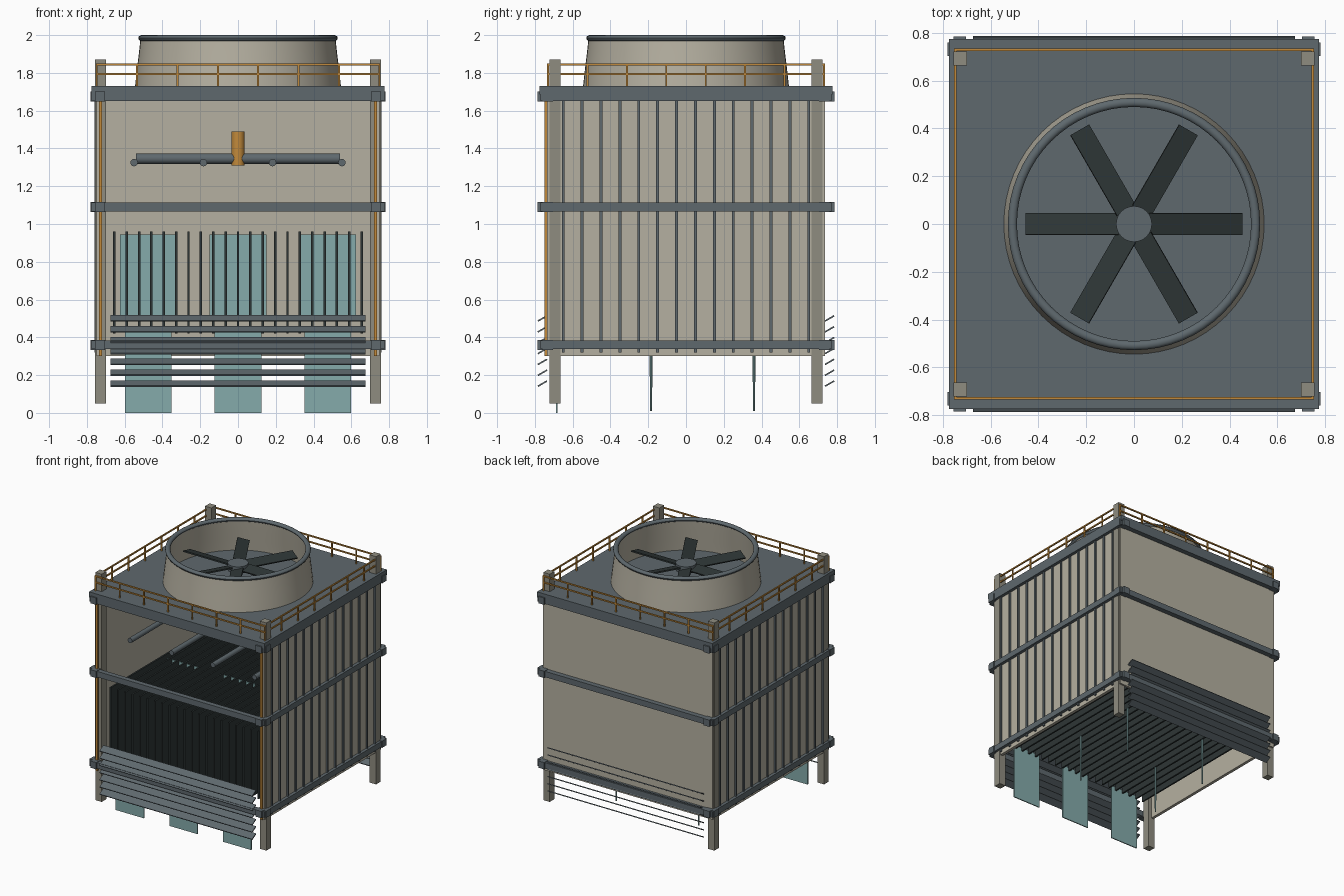
import bpy, bmesh, math
from mathutils import Matrix, Vector

cube = bpy.data.objects.get("Cube")
if cube:
    bpy.data.objects.remove(cube, do_unlink=True)


def material(name, *srgb):
    lin = [((c + 0.055) / 1.055) ** 2.4 for c in srgb] + [1]
    m = bpy.data.materials.new(name)
    m.use_nodes = True
    m.diffuse_color = lin
    m.node_tree.nodes["Principled BSDF"].inputs["Base Color"].default_value = lin
    return m


steel = material("steel grey", .37, .41, .43)
wall = material("wall beige", .71, .69, .63)
concrete = material("column beige", .56, .55, .50)
dark = material("dark fill", .18, .21, .21)
orange = material("safety orange", .76, .54, .23)
teal = material("water teal", .52, .67, .67)


class Part:
    """Collects primitives into one mesh object."""

    def __init__(self, name, mat):
        self.name, self.mat, self.bm = name, mat, bmesh.new()

    def box(self, centre, size, rot=Matrix()):
        m = Matrix.Translation(centre) @ rot @ Matrix.Diagonal((*size, 1))
        bmesh.ops.create_cube(self.bm, size=1, matrix=m)

    def rod(self, a, b, r1, r2=None, sides=12):
        a, b = Vector(a), Vector(b)
        d = b - a
        m = Matrix.Translation((a + b) / 2) @ d.to_track_quat('Z', 'Y').to_matrix().to_4x4()
        bmesh.ops.create_cone(self.bm, cap_ends=True, segments=sides, radius1=r1,
                              radius2=r1 if r2 is None else r2, depth=d.length, matrix=m)

    def lathe(self, profile, sides=64):
        rings = [[self.bm.verts.new((r * math.cos(t), r * math.sin(t), z))
                  for t in (math.tau * i / sides for i in range(sides))] for r, z in profile]
        for a, b in zip(rings, rings[1:] + rings[:1]):
            for i in range(sides):
                j = (i + 1) % sides
                self.bm.faces.new((a[i], a[j], b[j], b[i]))

    def finish(self, smooth=False):
        bmesh.ops.recalc_face_normals(self.bm, faces=self.bm.faces)
        me = bpy.data.meshes.new(self.name)
        self.bm.to_mesh(me)
        self.bm.free()
        me.materials.append(self.mat)
        ob = bpy.data.objects.new(self.name, me)
        bpy.context.collection.objects.link(ob)
        if smooth:
            bpy.ops.object.select_all(action='DESELECT')
            ob.select_set(True)
            bpy.context.view_layer.objects.active = ob
            bpy.ops.object.shade_smooth_by_angle(angle=math.radians(35))
        return ob


SIGNS = (-1, 1)
CORNERS = [(sx, sy) for sx in SIGNS for sy in SIGNS]

# Corner columns
p = Part("columns", concrete)
for sx, sy in CORNERS:
    p.box((sx * .728, sy * .693, .96), (.056, .058, 1.82))
p.finish()

# Side and back cladding, front left open
p = Part("cladding", wall)
for s in SIGNS:
    p.box((s * .738, 0, .99), (.024, 1.47, 1.38))
p.box((0, .725, .99), (1.5, .02, 1.38))
p.finish()

# Vertical ribs on the side walls
p = Part("side_ribs", steel)
for s in SIGNS:
    for i in range(14):
        p.box((s * .753, -.65 + i * .1, .985), (.016, .015, 1.33))
p.finish()

# Horizontal beams with corner joints at three levels
beams = Part("ring_beams", steel)
joints = Part("beam_joints", steel)
for z in (.36, 1.09, 1.675):
    for s in SIGNS:
        beams.box((0, s * .755, z), (1.52, .04, .046))
        beams.box((s * .755, 0, z), (.04, 1.54, .046))
    for sx, sy in CORNERS:
        joints.box((sx * .73, sy * .758, z), (.052, .054, .054))
        joints.box((sx * .756, sy * .732, z), (.05, .056, .054))
beams.finish()
joints.finish()

# Roof deck
p = Part("roof_deck", steel)
p.box((0, 0, 1.708), (1.55, 1.55, .044))
p.finish()

# Trim strips on the open front
p = Part("front_trim", orange)
for s in SIGNS:
    p.box((s * .728, -.74, .99), (.016, .016, 1.38))
p.finish()

# Guard rail around the roof
p = Part("guard_rail", orange)
for s in SIGNS:
    for z in (1.795, 1.845):
        p.box((0, s * .73, z), (1.506, .01, .01))
        p.box((s * .748, 0, z), (.01, 1.46, .01))
    for i in range(8):
        t = i / 3.5 - 1
        p.box((t * .748, s * .73, 1.79), (.01, .01, .12))
        p.box((s * .748, t * .73, 1.79), (.01, .01, .12))
p.finish()

# Fan stack and its rounded rim
p = Part("fan_stack", wall)
p.lathe([(.545, 1.73), (.535, 1.82), (.525, 1.9), (.516, 1.985),
         (.496, 1.985), (.505, 1.9), (.515, 1.82), (.525, 1.73)])
p.finish(True)
p = Part("stack_rim", steel)
p.lathe([(.509 + .019 * math.cos(a), 1.984 + .016 * math.sin(a))
         for a in (math.tau * i / 12 for i in range(12))])
p.finish(True)

# Fan hub, shaft and six pitched blades
p = Part("fan_hub", steel)
p.rod((0, 0, 1.82), (0, 0, 1.875), .075, sides=32)
p.rod((0, 0, 1.73), (0, 0, 1.82), .025)
p.finish(True)
p = Part("fan_blades", dark)
for i in range(6):
    turn = Matrix.Rotation(math.tau * i / 6, 4, 'Z')
    p.box(turn @ Vector((.26, 0, 1.85)), (.39, .092, .01),
          turn @ Matrix.Rotation(math.radians(14), 4, 'X'))
p.finish()

# Fill sheets
p = Part("fill_sheets", dark)
for i in range(21):
    p.box(((i - 10) * .0655, 0, .69), (.013, 1.36, .54))
p.finish()

# Water distribution: header, branches, riser
p = Part("spray_pipes", steel)
p.rod((-.54, 0, 1.346), (.54, 0, 1.346), .028, sides=16)
for x in (-.55, -.183, .183, .55):
    p.rod((x, -.58, 1.325), (x, .58, 1.325), .02)
p.finish(True)
p = Part("riser_pipe", orange)
p.rod((0, 0, 1.31), (0, 0, 1.49), .035, sides=24)
p.finish(True)

# Water sheets inside the fill and falling below it
p = Part("water_sheets", teal)
for x in (-.475, 0, .475):
    p.box((x, 0, .72), (.302, .008, .45))
    p.box((x, -.685, .225), (.248, .008, .45))
p.finish()
p = Part("water_streams", teal)
for x in (-.365, .365):
    for y in (-.185, .36):
        p.rod((x, y, .01), (x, y, .39), .005, .009, 8)
p.finish()

# Air inlet louvres, front and back
p = Part("louvres", steel)
tilt = Matrix.Rotation(math.radians(30), 4, 'X')
for s in SIGNS:
    for i in range(7):
        p.box((0, s * .76, .155 + i * .0575), (1.35, .056, .008), tilt)
p.finish()
